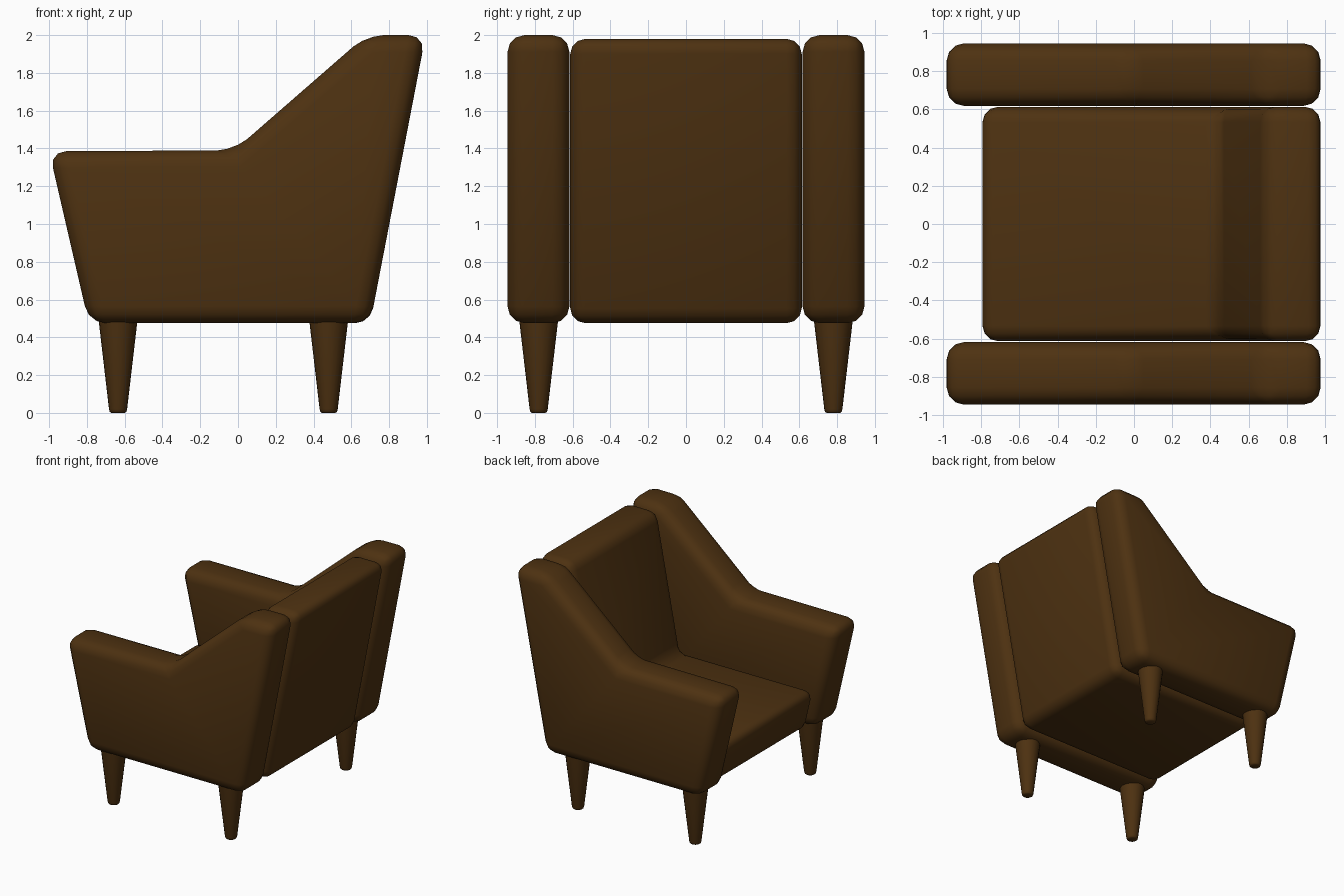
import bpy, bmesh, math

if "Cube" in bpy.data.objects:
    bpy.data.objects.remove(bpy.data.objects["Cube"])

brown = bpy.data.materials.new("dark brown")
brown.diffuse_color = (0.075, 0.031, 0.0055, 1)
brown.use_nodes = True
brown.node_tree.nodes["Principled BSDF"].inputs["Base Color"].default_value = brown.diffuse_color


def smooth(obj, angle):
    for o in bpy.context.selected_objects:
        o.select_set(False)
    obj.select_set(True)
    bpy.context.view_layer.objects.active = obj
    bpy.ops.object.shade_smooth_by_angle(angle=math.radians(angle))


def make_object(name, bm):
    bmesh.ops.recalc_face_normals(bm, faces=bm.faces[:])
    mesh = bpy.data.meshes.new(name)
    bm.to_mesh(mesh)
    bm.free()
    mesh.materials.append(brown)
    obj = bpy.data.objects.new(name, mesh)
    bpy.context.collection.objects.link(obj)
    return obj


def cushion(name, profile, y0, y1, radius):
    """Extrude an x-z profile along y and round every edge."""
    bm = bmesh.new()
    face = bm.faces.new([bm.verts.new((x, y0, z)) for x, z in profile])
    ext = bmesh.ops.extrude_face_region(bm, geom=[face])
    for v in ext["geom"]:
        if isinstance(v, bmesh.types.BMVert):
            v.co.y = y1
    bmesh.ops.recalc_face_normals(bm, faces=bm.faces[:])
    bmesh.ops.bevel(bm, geom=bm.edges[:], offset=radius, offset_type='OFFSET',
                    segments=3, profile=0.5, affect='EDGES')
    smooth(make_object(name, bm), 60)


def leg(name, x, y):
    """Tapered round leg with a softened foot, turned from rings."""
    rings = [(0.036, 0.0), (0.044, 0.006), (0.048, 0.02), (0.104, 0.50)]
    n = 20
    bm = bmesh.new()
    loops = [[bm.verts.new((x + r * math.cos(2 * math.pi * i / n),
                            y + r * math.sin(2 * math.pi * i / n), z))
              for i in range(n)] for r, z in rings]
    for a, b in zip(loops, loops[1:]):
        for i in range(n):
            j = (i + 1) % n
            bm.faces.new((a[i], a[j], b[j], b[i]))
    bm.faces.new(loops[0])
    bm.faces.new(loops[-1])
    smooth(make_object(name, bm), 50)


# Sloping side arms and their legs
arm_profile = [(-0.79, 0.475), (0.70, 0.475), (0.993, 2.0), (0.68, 2.0),
               (-0.02, 1.39), (-1.0, 1.385)]
for side, s in (("left", -1), ("right", 1)):
    cushion(side + "_arm", arm_profile, s * 0.617, s * 0.945, 0.09)
    leg(side + "_front_leg", -0.635, s * 0.78)
    leg(side + "_back_leg", 0.48, s * 0.78)

# Seat and backrest in one L-shaped block
seat_profile = [(-0.73, 0.475), (0.70, 0.475), (0.99, 1.98), (0.675, 1.98),
                (0.455, 0.83), (-0.81, 0.83)]
cushion("seat_and_back", seat_profile, -0.613, 0.613, 0.08)
